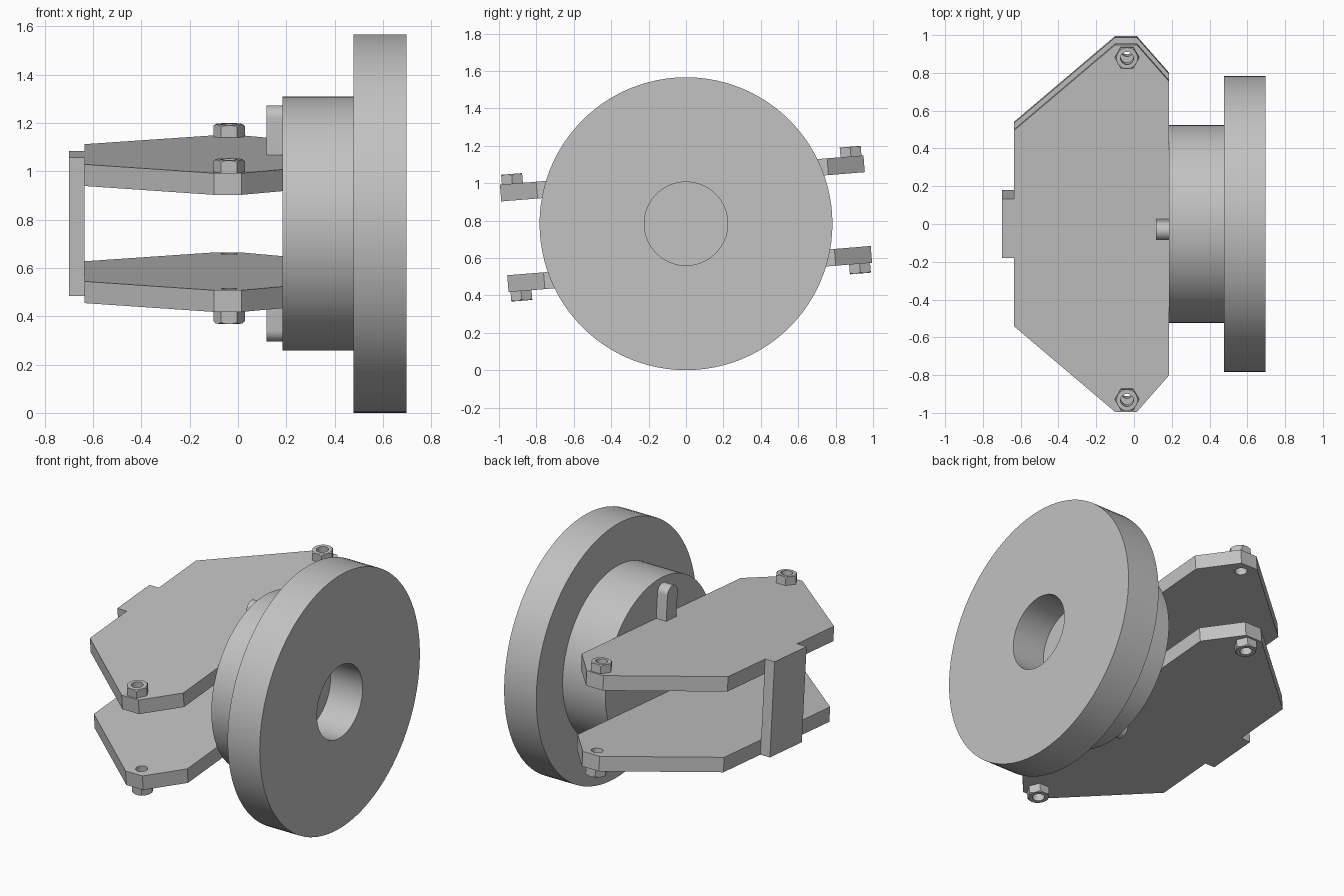
import bpy, bmesh, math
from mathutils import Matrix

cube = bpy.data.objects.get("Cube")
if cube:
    bpy.data.objects.remove(cube, do_unlink=True)

grey = bpy.data.materials.new("plain grey")
grey.use_nodes = True
COLOUR = (0.54, 0.54, 0.54, 1)
grey.diffuse_color = COLOUR
grey.node_tree.nodes["Principled BSDF"].inputs["Base Color"].default_value = COLOUR

# The clamp assembly is tilted about the axis of the round hub
AXIS_Z = 0.783
TILT = Matrix.Translation((0, 0, AXIS_Z)) @ Matrix.Rotation(math.radians(4.6), 4, "X")
PLATE_IN, PLATE_OUT = 0.198, 0.288


def make(name, bm, matrix=TILT):
    bmesh.ops.recalc_face_normals(bm, faces=bm.faces)
    mesh = bpy.data.meshes.new(name)
    bm.to_mesh(mesh)
    bm.free()
    mesh.materials.append(grey)
    obj = bpy.data.objects.new(name, mesh)
    obj.matrix_world = matrix
    bpy.context.collection.objects.link(obj)
    return obj


def smooth(obj):
    bpy.ops.object.select_all(action="DESELECT")
    obj.select_set(True)
    bpy.context.view_layer.objects.active = obj
    bpy.ops.object.shade_smooth_by_angle(angle=math.radians(30))


def prism(points, offset):
    """Face from 3D points, extruded by offset."""
    bm = bmesh.new()
    face = bm.faces.new([bm.verts.new(p) for p in points])
    geom = bmesh.ops.extrude_face_region(bm, geom=[face])["geom"]
    moved = [v for v in geom if isinstance(v, bmesh.types.BMVert)]
    bmesh.ops.translate(bm, verts=moved, vec=offset)
    return bm


def cone(r1, r2, depth, centre, sides):
    bm = bmesh.new()
    bmesh.ops.create_cone(bm, cap_ends=True, segments=sides, radius1=r1, radius2=r2,
                          depth=depth, matrix=Matrix.Translation(centre))
    return bm


def boolean(obj, cutter, operation):
    mod = obj.modifiers.new("cut", "BOOLEAN")
    mod.operation, mod.solver, mod.object = operation, "EXACT", cutter
    bpy.ops.object.select_all(action="DESELECT")
    obj.select_set(True)
    bpy.context.view_layer.objects.active = obj
    bpy.ops.object.modifier_apply(modifier=mod.name)


# Flange and hub, one turned profile (x, radius) with a blind central recess
profile = [(0.185, 0), (0.185, 0.525), (0.477, 0.525), (0.477, 0.783),
           (0.697, 0.783), (0.697, 0.223), (0.477, 0.223), (0.477, 0)]
bm = bmesh.new()
verts = [bm.verts.new((x, 0, r)) for x, r in profile]
edges = [bm.edges.new(pair) for pair in zip(verts, verts[1:])]
bmesh.ops.spin(bm, geom=verts + edges, cent=(0, 0, 0), axis=(1, 0, 0),
               angle=math.tau, steps=96, use_duplicate=False)
bmesh.ops.remove_doubles(bm, verts=bm.verts, dist=0.0005)
smooth(make("flanged_hub", bm, Matrix.Translation((0, 0, AXIS_Z))))

# Half outline of a plate, mirrored across y
half = [(0.186, 0.78), (0.015, 0.975), (-0.1, 0.975), (-0.635, 0.52)]
outline = half + [(x, -y) for x, y in reversed(half)]
BOLT_X, BOLT_Y, HOLE = -0.037, 0.908, 0.034

for side, label in ((1, "upper"), (-1, "lower")):
    plate = make(label + "_plate",
                 prism([(x, y, side * PLATE_IN) for x, y in outline],
                       (0, 0, side * (PLATE_OUT - PLATE_IN))))

    for end, place in ((1, "back"), (-1, "front")):
        # Hexagonal nut with chamfered outer corners
        z = side * (PLATE_OUT + 0.026)
        bm = cone(0.065, 0.065, 0.052, (0, 0, 0), 6)
        bmesh.ops.rotate(bm, verts=bm.verts, cent=(0, 0, 0),
                         matrix=Matrix.Rotation(math.radians(30), 3, "Z"))
        # Put the hexagon points along x
        if max(v.co.x for v in bm.verts) < 0.06:
            bmesh.ops.rotate(bm, verts=bm.verts, cent=(0, 0, 0),
                             matrix=Matrix.Rotation(math.radians(30), 3, "Z"))
        bmesh.ops.translate(bm, verts=bm.verts, vec=(BOLT_X, end * BOLT_Y, z))
        nut = make(f"{label}_{place}_nut", bm)
        wide, narrow = 0.12, 0.056
        radii = (wide, narrow) if side > 0 else (narrow, wide)
        chamfer = make("chamfer_cutter",
                       cone(*radii, 0.056, (BOLT_X, end * BOLT_Y, z - side * 0.002), 32))
        boolean(nut, chamfer, "INTERSECT")

        # Bolt hole through the nut and the plate
        drill = make("drill_cutter", cone(HOLE, HOLE, 0.3,
                                          (BOLT_X, end * BOLT_Y, side * 0.27), 32))
        boolean(nut, drill, "DIFFERENCE")
        boolean(plate, drill, "DIFFERENCE")
        smooth(nut)
        for cutter in (chamfer, drill):
            bpy.data.objects.remove(cutter, do_unlink=True)
    smooth(plate)

    # Round-ended key on the hub face, standing out from the plate
    width, tip = 0.05, 0.49
    arc = [(width * math.cos(a), tip - width + width * math.sin(a))
           for a in (math.pi * i / 16 for i in range(17))]
    shape = [(width, PLATE_OUT - 0.01)] + arc + [(-width, PLATE_OUT - 0.01)]
    key = make(label + "_key", prism([(0.117, y, side * z) for y, z in shape],
                                     (0.07, 0, 0)))
    smooth(key)

# Bar joining the two plates at their far end
w, h = 0.157, PLATE_OUT
make("end_bar", prism([(-0.7, -w, -h), (-0.7, w, -h), (-0.7, w, h), (-0.7, -w, h)],
                      (0.065, 0, 0)))
